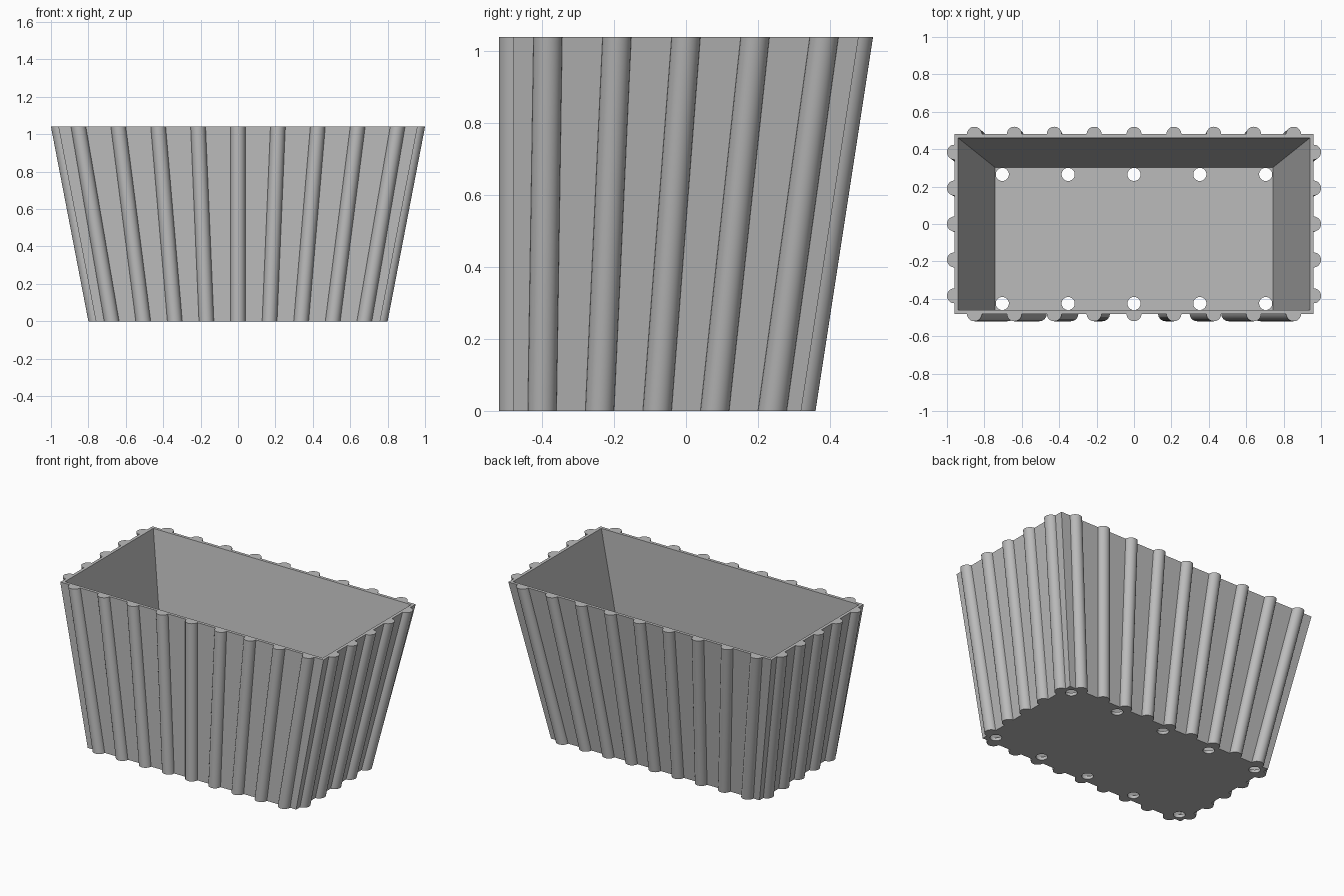
import bpy, bmesh, math
from mathutils import Vector

if "Cube" in bpy.data.objects:
    bpy.data.objects.remove(bpy.data.objects["Cube"])

HEIGHT, WALL, RIB = 1.04, 0.02, 0.04
FRONT = -0.48


def half_width(z):
    return 0.76 + 0.2 * z / HEIGHT


def back(z):
    return 0.32 + 0.16 * z / HEIGHT


gray = bpy.data.materials.new("light_gray")
gray.use_nodes = True
colour = (0.5, 0.5, 0.5, 1)
gray.diffuse_color = colour
gray.node_tree.nodes["Principled BSDF"].inputs["Base Color"].default_value = colour


def finish(name, bm):
    bmesh.ops.recalc_face_normals(bm, faces=bm.faces)
    mesh = bpy.data.meshes.new(name)
    bm.to_mesh(mesh)
    bm.free()
    mesh.materials.append(gray)
    obj = bpy.data.objects.new(name, mesh)
    bpy.context.collection.objects.link(obj)
    return obj


def activate(obj):
    bpy.ops.object.select_all(action='DESELECT')
    obj.select_set(True)
    bpy.context.view_layer.objects.active = obj


# Tapered planter shell: outer walls, rim, inner walls and floor
bm = bmesh.new()
loops = []
for z, inset in ((0, 0), (HEIGHT, 0), (HEIGHT, WALL), (WALL, WALL)):
    w, f, b = half_width(z) - inset, FRONT + inset, back(z) - inset
    loops.append([bm.verts.new((x, y, z)) for x, y in ((-w, f), (w, f), (w, b), (-w, b))])
for low, high in zip(loops, loops[1:]):
    for i in range(4):
        j = (i + 1) % 4
        bm.faces.new((low[i], low[j], high[j], high[i]))
bm.faces.new(loops[0])
bm.faces.new(loops[-1])
shell = finish("planter_shell", bm)

# Drainage holes along the front and back of the floor
bm = bmesh.new()
for x in range(-2, 3):
    for y in (-0.425, 0.265):
        made = bmesh.ops.create_cone(bm, cap_ends=True, segments=32, radius1=0.035,
                                     radius2=0.035, depth=0.1)
        bmesh.ops.translate(bm, verts=made["verts"], vec=(x * 0.352, y, 0))
cutter = finish("drain_cutter", bm)
cutter.hide_render = True
cut = shell.modifiers.new("drain_holes", 'BOOLEAN')
cut.operation = 'DIFFERENCE'
cut.solver = 'EXACT'
cut.object = cutter
activate(shell)
bpy.ops.object.modifier_apply(modifier=cut.name)
bpy.data.objects.remove(cutter)


# Half-round ribs, lofted from the base to the rim along each wall
def add_ribs(name, count, centre, along, outward):
    bm = bmesh.new()
    for k in range(count):
        t = (k - (count - 1) / 2) / count
        rings = []
        for z in (0, HEIGHT):
            c = centre(t, z)
            ring = []
            for s in range(17):
                a = math.pi * s / 16
                p = c + RIB * (math.cos(a) * Vector(along) + math.sin(a) * Vector(outward))
                ring.append(bm.verts.new(p))
            rings.append(ring)
        low, high = rings
        for i in range(16):
            bm.faces.new((low[i], low[i + 1], high[i + 1], high[i]))
        bm.faces.new((low[-1], low[0], high[0], high[-1]))
        bm.faces.new(low)
        bm.faces.new(high)
    activate(finish(name, bm))
    bpy.ops.object.shade_smooth_by_angle(angle=math.radians(30))


def side_centre(side):
    return lambda t, z: Vector((side * half_width(z),
                                (FRONT + back(z)) / 2 + t * (back(z) - FRONT), z))


add_ribs("front_ribs", 9, lambda t, z: Vector((2 * t * half_width(z), FRONT, z)),
         (1, 0, 0), (0, -1, 0))
add_ribs("back_ribs", 9, lambda t, z: Vector((2 * t * half_width(z), back(z), z)),
         (1, 0, 0), (0, 1, 0))
for name, side in (("left_ribs", 1), ("right_ribs", -1)):
    add_ribs(name, 5, side_centre(side), (0, 1, 0), (side, 0, 0))
